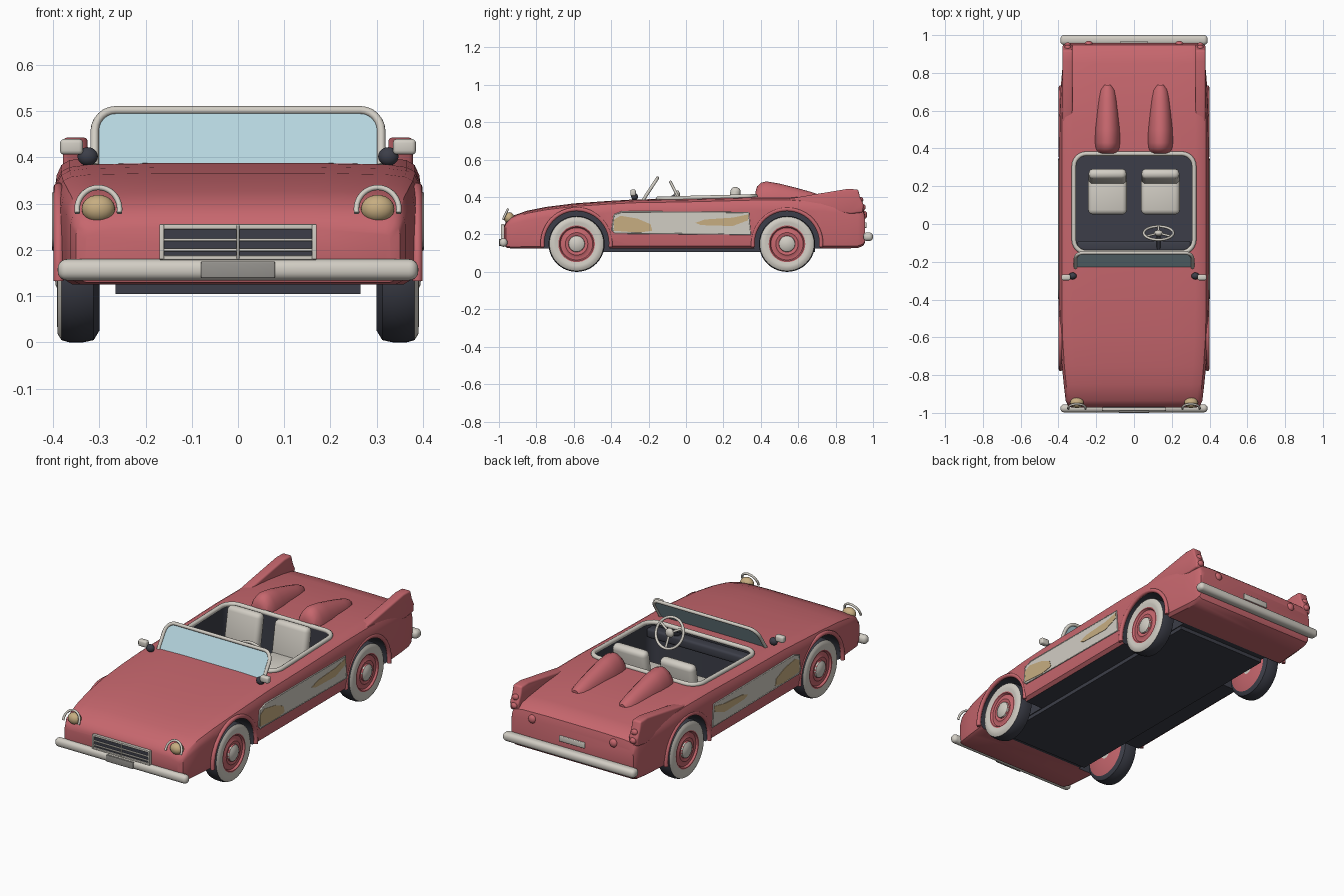
import bpy, bmesh, math
from mathutils import Vector, Euler

if "Cube" in bpy.data.objects:
    bpy.data.objects.remove(bpy.data.objects["Cube"])


def material(name, r, g, b):
    m = bpy.data.materials.new(name)
    m.diffuse_color = (r, g, b, 1)
    m.use_nodes = True
    m.node_tree.nodes["Principled BSDF"].inputs["Base Color"].default_value = m.diffuse_color
    return m


RED = material("rose_red", 0.57, 0.135, 0.155)
DARK = material("charcoal", 0.045, 0.048, 0.065)
CREAM = material("cream_chrome", 0.64, 0.61, 0.55)
TAN = material("tan", 0.57, 0.42, 0.22)
GLASS = material("pale_blue_glass", 0.46, 0.66, 0.73)
GREY = material("plate_grey", 0.3, 0.29, 0.27)


def finish(ob, angle=35):
    bpy.ops.object.select_all(action='DESELECT')
    ob.select_set(True)
    bpy.context.view_layer.objects.active = ob
    for mod in list(ob.modifiers):
        bpy.ops.object.modifier_apply(modifier=mod.name)
    bpy.ops.object.shade_smooth_by_angle(angle=math.radians(angle))
    return ob


def from_bmesh(name, bm, mats, bevel=0, segs=3):
    bmesh.ops.recalc_face_normals(bm, faces=bm.faces)
    me = bpy.data.meshes.new(name)
    bm.to_mesh(me)
    bm.free()
    for m in mats:
        me.materials.append(m)
    ob = bpy.data.objects.new(name, me)
    bpy.context.collection.objects.link(ob)
    if bevel:
        b = ob.modifiers.new("bevel", 'BEVEL')
        b.width, b.segments = bevel, segs
    return finish(ob)


def box(name, size, loc, mat, bevel=0, rx=0, segs=3):
    bm = bmesh.new()
    bmesh.ops.create_cube(bm, size=1)
    bmesh.ops.scale(bm, vec=size, verts=bm.verts)
    bmesh.ops.rotate(bm, matrix=Euler((rx, 0, 0)).to_matrix(), verts=bm.verts)
    bmesh.ops.translate(bm, vec=loc, verts=bm.verts)
    return from_bmesh(name, bm, [mat], bevel, segs)


def ball(name, size, loc, mat):
    bm = bmesh.new()
    bmesh.ops.create_uvsphere(bm, u_segments=24, v_segments=14, radius=1)
    bmesh.ops.scale(bm, vec=size, verts=bm.verts)
    bmesh.ops.translate(bm, vec=loc, verts=bm.verts)
    return from_bmesh(name, bm, [mat])


def prism(name, pts, vec, mats, bevel=0):
    bm = bmesh.new()
    a = [bm.verts.new(p) for p in pts]
    b = [bm.verts.new(Vector(p) + Vector(vec)) for p in pts]
    bm.faces.new(a)
    bm.faces.new(b[::-1])
    for i in range(len(a)):
        j = (i + 1) % len(a)
        bm.faces.new((a[i], a[j], b[j], b[i]))
    return from_bmesh(name, bm, mats, bevel)


def loft(name, rings, mats, rule=None):
    bm = bmesh.new()
    rows = [[bm.verts.new(p) for p in r] for r in rings]
    for a, b in zip(rows, rows[1:]):
        for i in range(len(a)):
            j = (i + 1) % len(a)
            bm.faces.new((a[i], a[j], b[j], b[i]))
    bm.faces.new(rows[0])
    bm.faces.new(rows[-1])
    if rule:
        bm.normal_update()
        for f in bm.faces:
            f.material_index = rule(f)
    return from_bmesh(name, bm, mats)


def tube(name, pts, radius, mat, cyclic=False):
    cu = bpy.data.curves.new(name, 'CURVE')
    cu.dimensions = '3D'
    cu.bevel_depth, cu.bevel_resolution, cu.use_fill_caps = radius, 3, True
    sp = cu.splines.new('POLY')
    sp.points.add(len(pts) - 1)
    for p, q in zip(sp.points, pts):
        p.co = (*q, 1)
    sp.use_cyclic_u = cyclic
    cu.materials.append(mat)
    ob = bpy.data.objects.new(name, cu)
    bpy.context.collection.objects.link(ob)
    bpy.ops.object.select_all(action='DESELECT')
    ob.select_set(True)
    bpy.context.view_layer.objects.active = ob
    bpy.ops.object.convert(target='MESH')
    return finish(bpy.context.object, 60)


def rounded_rect(hx, v0, v1, r, n=6):
    corners = [(hx - r, v1 - r, 0), (r - hx, v1 - r, 90), (r - hx, v0 + r, 180), (hx - r, v0 + r, 270)]
    return [(cx + r * math.cos(math.radians(a + 90 * k / n)), cy + r * math.sin(math.radians(a + 90 * k / n)))
            for cx, cy, a in corners for k in range(n + 1)]


# Body shell: y, half width, top, bottom
STATIONS = [(-.972, .33, .245, .15), (-.962, .35, .268, .13), (-.935, .362, .295, .125), (-.85, .372, .325, .125),
            (-.75, .382, .345, .125), (-.6, .392, .364, .125), (-.42, .396, .377, .125), (-.28, .396, .385, .125),
            (0, .396, .39, .125), (.36, .396, .4, .125), (.56, .395, .4, .125), (.72, .388, .388, .125),
            (.85, .377, .372, .125), (.92, .37, .36, .128), (.948, .365, .338, .14), (.958, .36, .3, .16)]


def section(y, w, t, b):
    h = t - b
    half = [(.94 * w, b), (.985 * w, b + .05 * h), (w, b + .22 * h), (w, b + .76 * h), (.99 * w, b + .86 * h),
            (.965 * w, b + .94 * h), (.92 * w, t - .006), (.82 * w, t - .001), (.45 * w, t + .002)]
    return [(x, y, z) for x, z in half] + [(-x, y, z) for x, z in reversed(half)]


body = loft("body", [section(*s) for s in STATIONS], [RED, DARK],
            lambda f: int(abs(f.normal.z) > .95 and f.calc_center_median().z < .14
                          and abs(f.calc_center_median().y) < .72))

# Cockpit and wheel arch openings, lined in the dark colour
cutters = [prism("cockpit_cutter", [(x, y, .17) for x, y in rounded_rect(.312, -.15, .362, .06)], (0, 0, .5), [RED, DARK])]
AXLES = (("front", -.585), ("rear", .54))
for side, s in (("right", 1), ("left", -1)):
    for end, y in AXLES:
        circle = [(s * .27, y + .177 * math.cos(k * math.tau / 48), .152 + .177 * math.sin(k * math.tau / 48))
                  for k in range(48)]
        cutters.append(prism("arch_cutter", circle, (s * .3, 0, 0), [RED, DARK]))
for c in cutters:
    for p in c.data.polygons:
        p.material_index = 1
    c.hide_render = True
    m = body.modifiers.new("cut", 'BOOLEAN')
    m.operation, m.solver, m.object = 'DIFFERENCE', 'EXACT', c
finish(body)
for c in cutters:
    bpy.data.objects.remove(c)

box("floor_pan", (.53, 1.4, .04), (0, -.01, .125), DARK)

# Wheels: lathe profile of x offset and radius
PROFILE = [(.30, .03), (.30, .125), (.312, .145), (.335, .15), (.365, .15), (.382, .145), (.39, .132), (.391, .115),
           (.386, .098), (.386, .092), (.376, .086), (.376, .07), (.382, .06), (.378, .044), (.386, .042),
           (.394, .028), (.397, .005)]
for side, s in (("right", 1), ("left", -1)):
    for end, y in AXLES:
        loft(f"{end}_{side}_wheel",
             [[(s * x, y + r * math.cos(k * math.tau / 40), .15 + r * math.sin(k * math.tau / 40)) for k in range(40)]
              for x, r in PROFILE], [DARK, CREAM, RED],
             lambda f: (lambda c, r: 0 if abs(c.x) < .38 and r > .1 else 1 if r > .098 else
                        1 if r < .043 else 2)(f.calc_center_median(), math.hypot(
                            f.verts[0].co.y - y, f.verts[0].co.z - .15) * .5 + .5 * math.hypot(
                            f.verts[2].co.y - y, f.verts[2].co.z - .15)))
        # Fender lip
        tube(f"{end}_{side}_fender_lip",
             [(s * .388, y + .183 * math.cos(math.radians(a)), .152 + .183 * math.sin(math.radians(a)))
              for a in range(-6, 187, 8)], .011, RED)

for side, s in (("right", 1), ("left", -1)):
    # Side panel, its trim and tan streaks
    panel = [(-.385, .305), (-.34, .322), (.335, .318), (.345, .2), (-.38, .208), (-.395, .225)]
    prism(f"{side}_side_panel", [(s * .395, y, z) for y, z in panel], (s * .005, 0, 0), [CREAM])
    tube(f"{side}_panel_trim", [(s * .398, y, z) for y, z in panel], .004, CREAM, True)
    for name, pts in (("front", [(-.385, .22), (-.385, .28), (-.35, .3), (-.26, .285), (-.19, .255), (-.18, .22), (-.25, .21)]),
                      ("rear", [(.05, .262), (.1, .28), (.25, .29), (.335, .308), (.33, .275), (.25, .245), (.08, .25)])):
        prism(f"{side}_{name}_streak", [(s * .398, y, z) for y, z in pts], (s * .004, 0, 0), [TAN])

    # Tail fin with two small lamps
    fin = [(.46, .375), (.66, .41), (.86, .443), (.92, .441), (.93, .40), (.95, .36), (.945, .318), (.88, .31), (.72, .33)]
    prism(f"{side}_tail_fin", [(s * .325, y, z) for y, z in fin], (s * .053, 0, 0), [RED], .009)
    for z, y in ((.385, .934), (.345, .947)):
        ball(f"{side}_fin_lamp", (.018, .014, .016), (s * .351, y, z), RED)
    ball(f"{side}_tail_lamp", (.022, .016, .022), (s * .24, .953, .305), RED)

    # Headlight with chrome brow
    ball(f"{side}_headlight", (.036, .028, .03), (s * .302, -.946, .289), TAN)
    tube(f"{side}_headlight_brow",
         [(s * .302 + .046 * math.cos(math.radians(a)), -.975 + .022 * math.sin(math.radians(a)),
           .288 + .047 * math.sin(math.radians(a))) for a in range(-10, 191, 10)], .006, CREAM)

    # Wing mirror
    ball(f"{side}_mirror_base", (.022, .018, .02), (s * .325, -.275, .402), DARK)
    box(f"{side}_mirror", (.05, .03, .034), (s * .36, -.283, .423), CREAM, .009)

    # Headrest fairing on the rear deck
    rings = []
    for y, w, t in ((.372, .04, .43), (.38, .056, .457), (.4, .065, .476), (.43, .069, .484), (.5, .068, .472),
                    (.58, .06, .452), (.66, .05, .43), (.71, .04, .414), (.735, .022, .4)):
        rings.append([(s * .14 + w * math.cos(k * math.tau / 24), y, .37 + (t - .37) * math.sin(k * math.tau / 24)
                       * (1 if k < 12 else .1)) for k in range(24)])
    loft(f"{side}_headrest_fairing", rings, [RED])

    # Seat
    box(f"{side}_seat", (.205, .2, .08), (s * .14, .15, .255), CREAM, .025)
    box(f"{side}_seat_back", (.2, .055, .22), (s * .14, .25, .345), CREAM, .024, math.radians(-10))

# Cockpit rim and dashboard
tube("cockpit_rim", [(x, y, .395 + .025 * y) for x, y in rounded_rect(.318, -.15, .372, .065)], .012, CREAM, True)
box("dashboard", (.6, .06, .05), (0, -.12, .35), DARK, .012)

# Windscreen, leaning back
arch = [(x, z) for x, z in rounded_rect(.31, .3, .502, .045)[:14]]
arch = [(.31, .382)] + arch + [(-.31, .382)]
lean = [(x, -.225 + (z - .39) * .65, z) for x, z in arch]
prism("windscreen_glass", lean, (0, .004, .001), [GLASS])
tube("windscreen_frame", lean, .009, CREAM)

# Steering wheel
centre, tilt = Vector((.13, -.048, .412)), Euler((math.radians(-63), 0, 0)).to_matrix()


def on_wheel(r, deg, d=0):
    a = math.radians(deg)
    return centre + tilt @ Vector((r * math.cos(a), r * math.sin(a), d))


tube("steering_wheel_rim", [on_wheel(.078, a) for a in range(0, 360, 10)], .007, CREAM, True)
for a in (-30, 90, 210):
    tube("steering_wheel_spoke", [on_wheel(0, a), on_wheel(.078, a)], .006, CREAM)
ball("steering_wheel_hub", (.024, .016, .024), centre, CREAM)
tube("steering_column", [centre, on_wheel(0, 0, -.09)], .01, DARK)

# Bumpers and number plates
box("front_bumper", (.78, .042, .046), (0, -.976, .157), CREAM, .02, segs=5)
box("rear_bumper", (.78, .052, .046), (0, .974, .188), CREAM, .02, segs=5)
box("front_plate", (.16, .01, .036), (0, -.995, .157), GREY, .003)
box("rear_plate", (.15, .016, .03), (0, .958, .25), CREAM, .004)

# Grille with chrome surround and bars
box("grille_back", (.33, .03, .075), (0, -.966, .215), DARK)
for z, h in ((.25, .011), (.222, .006), (.2, .006), (.183, .009)):
    box("grille_bar", (.34, .016, h), (0, -.98, z), CREAM, .002)
for x in (-.165, 0, .165):
    box("grille_post", (.01 if x else .006, .018, .075), (x, -.98, .217), CREAM, .002)
